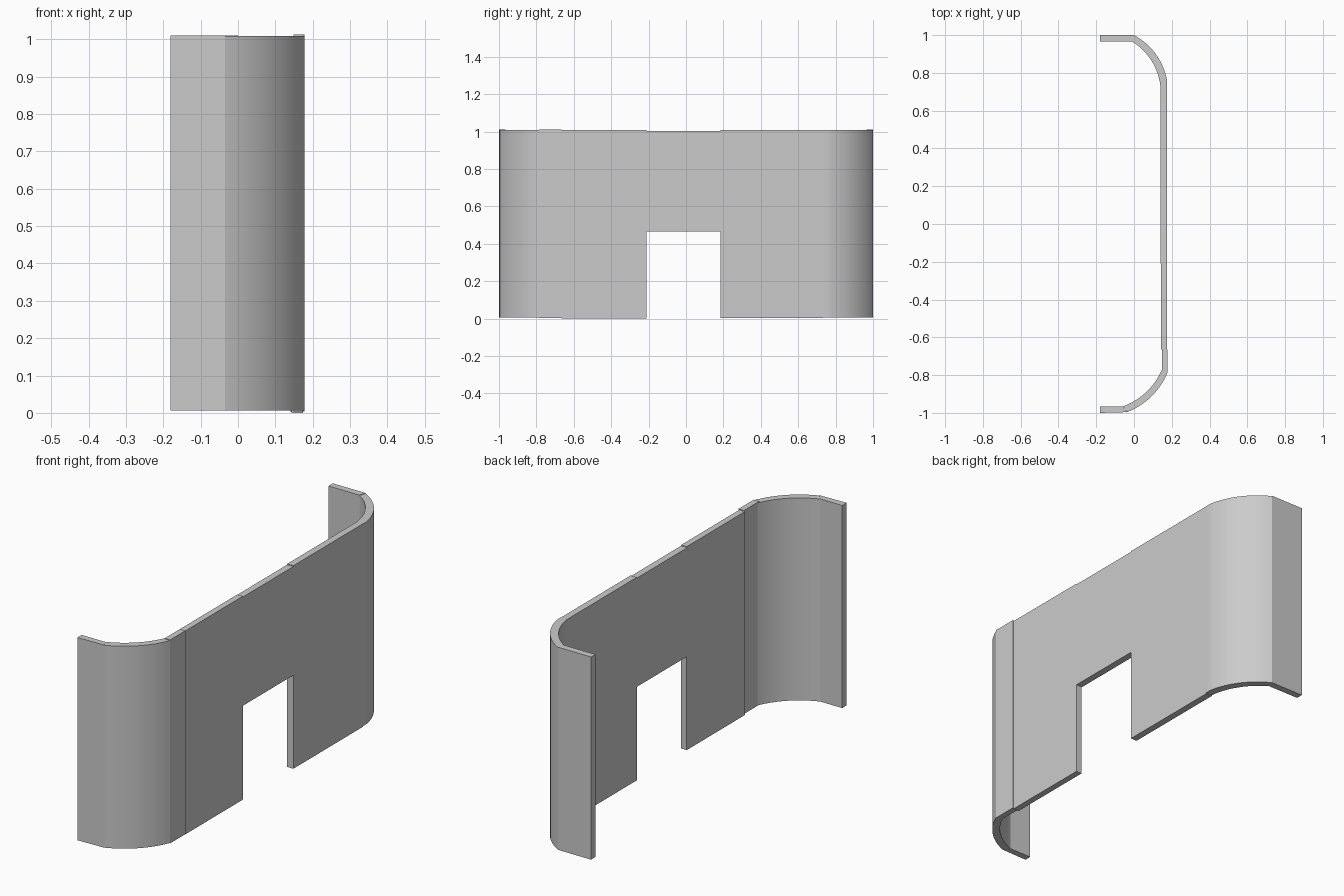
import bpy
import bmesh
import math
from mathutils import Vector

cube = bpy.data.objects.get("Cube")
if cube:
    bpy.data.objects.remove(cube, do_unlink=True)

grey = bpy.data.materials.new("plain_grey")
grey.use_nodes = True
colour = (0.6, 0.6, 0.6, 1)
grey.diffuse_color = colour
grey.node_tree.nodes["Principled BSDF"].inputs["Base Color"].default_value = colour


def arc(start, end, rise, steps=16):
    """Points of a circular arc bulging to the left of start -> end."""
    a, b = Vector(start), Vector(end)
    chord = b - a
    half = 2 * math.atan(2 * rise / chord.length)
    radius = chord.length / (2 * math.sin(half))
    normal = Vector((-chord.y, chord.x)).normalized()
    centre = (a + b) / 2 - normal * (radius - rise)
    along = chord.normalized()
    angles = [half * (2 * i / steps - 1) for i in range(steps + 1)]
    return [centre + radius * (along * math.sin(t) + normal * math.cos(t)) for t in angles]


def wall(name, outline, bottom, top):
    """Extrude a plan outline up into a solid wall piece."""
    bm = bmesh.new()
    face = bm.faces.new([bm.verts.new((p[0], p[1], bottom)) for p in outline])
    rise = bmesh.ops.extrude_face_region(bm, geom=[face])
    verts = [v for v in rise["geom"] if isinstance(v, bmesh.types.BMVert)]
    bmesh.ops.translate(bm, verts=verts, vec=(0, 0, top - bottom))
    bmesh.ops.recalc_face_normals(bm, faces=bm.faces)
    mesh = bpy.data.meshes.new(name)
    bm.to_mesh(mesh)
    bm.free()
    mesh.materials.append(grey)
    obj = bpy.data.objects.new(name, mesh)
    bpy.context.collection.objects.link(obj)
    bpy.ops.object.select_all(action="DESELECT")
    obj.select_set(True)
    bpy.context.view_layer.objects.active = obj
    bpy.ops.object.shade_smooth_by_angle(angle=math.radians(25))


def slab(name, x0, x1, y0, y1, bottom, top):
    wall(name, [(x0, y0), (x1, y0), (x1, y1), (x0, y1)], bottom, top)


# Long straight wall with a doorway
slab("wall_front_half", 0.143, 0.174, -0.665, -0.21, 0, 1.008)
slab("lintel", 0.14, 0.174, -0.21, 0.185, 0.465, 1.004)
slab("wall_back_half", 0.14, 0.174, 0.185, 0.73, 0.002, 1.008)
slab("front_joint", 0.148, 0.178, -0.785, -0.665, 0.004, 1.012)

# Curved corners
back_outer = arc((0, 1), (0.175, 0.76), 0.034)
back_inner = arc((-0.01, 0.966), (0.14, 0.73), 0.032)
wall("back_corner", back_outer + [(0.175, 0.73)] + back_inner[::-1], 0.006, 1.008)
front_outer = arc((0.178, -0.785), (-0.035, -0.995), 0.031)
front_inner = arc((0.148, -0.77), (-0.06, -0.966), 0.03)
wall("front_corner", front_outer + front_inner[::-1], 0.006, 1.009)

# Short end flanges
wall("back_flange", [(-0.18, 1), (0, 1), (-0.01, 0.966), (-0.18, 0.966)], 0.006, 1.01)
wall("front_flange", [(-0.18, -1), (-0.035, -0.996), (-0.06, -0.966), (-0.18, -0.966)], 0.006, 1.01)
